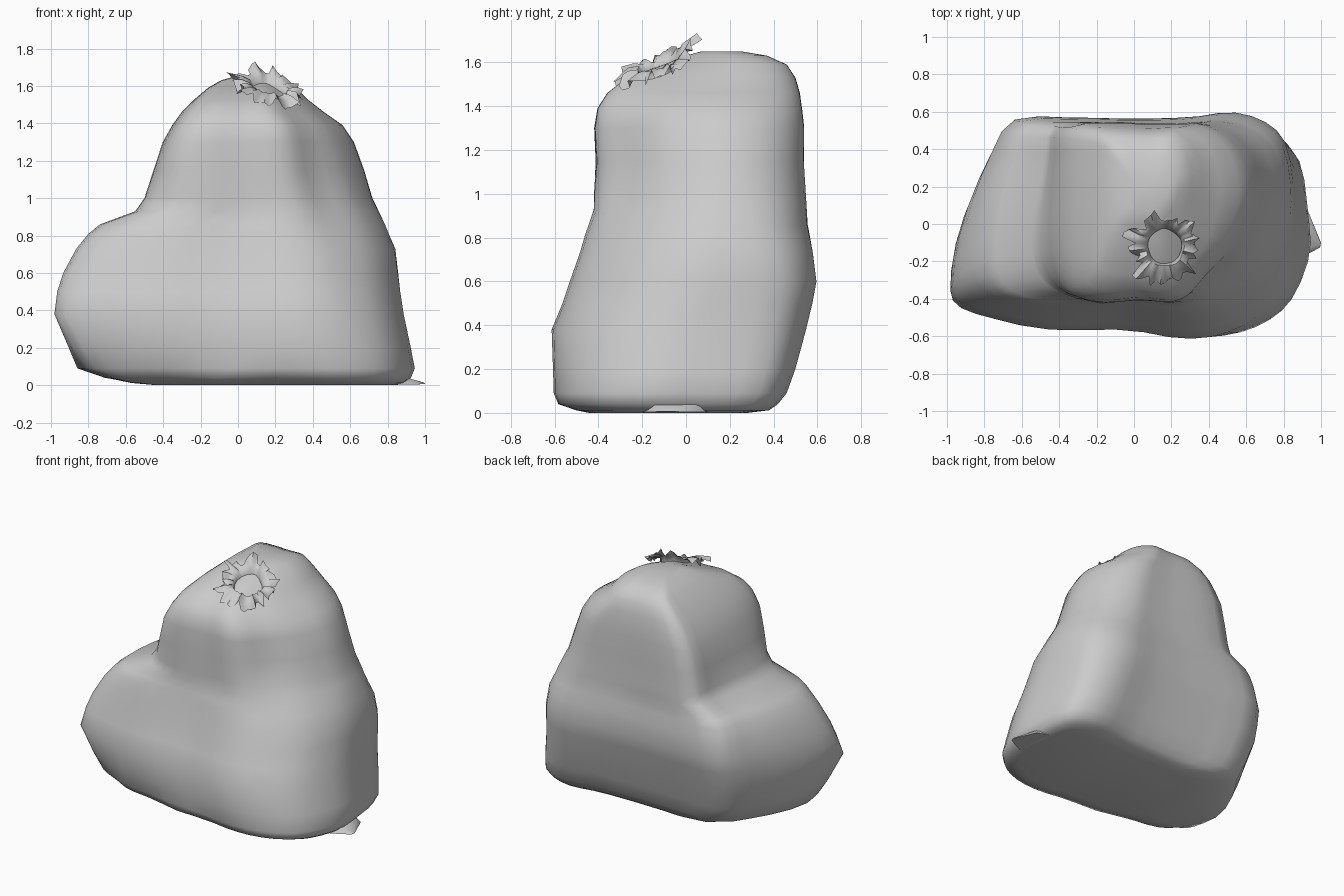
import bpy, bmesh, math, random
from mathutils import Vector

if "Cube" in bpy.data.objects:
    bpy.data.objects.remove(bpy.data.objects["Cube"])

random.seed(4)
N = 44

# Cross-section outlines: skewed sack bottom and boxier upper sack
LOW = [(-.6, .55), (-.76, .35), (-.92, 0), (-1, -.33), (-.96, -.45), (-.75, -.51), (-.4, -.57),
       (0, -.56), (.3, -.6), (.52, -.58), (.7, -.5), (.83, -.36), (.92, -.1), (.91, .15),
       (.87, .44), (.77, .555), (.6, .6), (.35, .56), (0, .55), (-.3, .555)]
HIGH = [(-.9, .95), (-.97, .65), (-1, .2), (-1, -.3), (-.95, -.7), (-.82, -.93), (-.5, -1),
        (-.15, -.97), (.15, -1), (.36, -.93), (.55, -.72), (.78, -.45), (.93, -.1), (1, .2),
        (.95, .55), (.78, .83), (.52, .98), (.3, .99), (0, .98), (-.45, 1)]

# Levels: z, x min, x max, y min, y max, blend from low to high outline
LEVELS = [(0, -.45, .84, -.44, .28, 0), (.012, -.6, .89, -.5, .38, 0), (.04, -.78, .92, -.58, .42, 0),
          (.09, -.94, .94, -.6, .46, 0), (.2, -.97, .92, -.6, .5, .03), (.38, -1, .885, -.6, .55, .1),
          (.5, -.97, .87, -.55, .58, .18), (.6, -.935, .86, -.52, .6, .27), (.73, -.865, .845, -.48, .585, .4),
          (.81, -.8, .81, -.46, .57, .52), (.86, -.74, .79, -.445, .56, .6), (.93, -.55, .755, -.425, .555, .75),
          (1, -.5, .72, -.425, .55, .85), (1.15, -.45, .675, -.415, .54, .95), (1.3, -.4, .62, -.42, .54, 1),
          (1.39, -.35, .56, -.405, .53, 1), (1.46, -.3, .46, -.36, .52, 1), (1.53, -.23, .37, -.27, .5, 1),
          (1.59, -.16, .31, -.1, .46, 1), (1.63, -.09, .25, .0, .37, 1), (1.65, -.02, .19, .07, .25, 1)]

# Dents and bulges: centre, radius, inward depth
DENTS = [((.45, -.3, 1.12), .22, .03), ((-.92, -.48, .03), .27, .15), ((-.4, -.57, .03), .24, .07),
         ((-.5, .3, .9), .2, .025), ((.3, -.55, .45), .3, -.015), ((-.45, -.4, .98), .15, .03)]


def resample(pts):
    """Fit to the unit square and smooth with a closed spline."""
    xs, ys = zip(*pts)
    fit = lambda v, a: 2 * (v - min(a)) / (max(a) - min(a)) - 1
    p = [Vector((fit(x, xs), fit(y, ys))) for x, y in pts]
    out, n = [], len(p)
    for k in range(N):
        u = k * n / N
        i, t = int(u), u - int(u)
        a, b, c, d = (p[(i + j) % n] for j in (-1, 0, 1, 2))
        out.append(.5 * (2 * b + (c - a) * t + (2 * a - 5 * b + 4 * c - d) * t * t
                         + (3 * b - a - 3 * c + d) * t ** 3))
    return out


def loft(name, rings, cap):
    bm = bmesh.new()
    vs = [[bm.verts.new(p) for p in r] for r in rings]
    for a, b in zip(vs, vs[1:]):
        for i in range(len(a)):
            j = (i + 1) % len(a)
            bm.faces.new((a[i], a[j], b[j], b[i]))
    if cap:
        bm.faces.new(vs[0][::-1])
        bm.faces.new(vs[-1])
    bmesh.ops.recalc_face_normals(bm, faces=bm.faces)
    me = bpy.data.meshes.new(name)
    bm.to_mesh(me)
    bm.free()
    ob = bpy.data.objects.new(name, me)
    bpy.context.collection.objects.link(ob)
    bpy.ops.object.select_all(action='DESELECT')
    ob.select_set(True)
    bpy.context.view_layer.objects.active = ob
    bpy.ops.object.shade_smooth_by_angle(angle=math.radians(60))
    return ob


# Slumped sack
low, high = resample(LOW), resample(HIGH)
rings = []
for z, x0, x1, y0, y1, w in LEVELS:
    ring = []
    for a, b in zip(low, high):
        q = a.lerp(b, w)
        p = Vector(((x0 + x1) / 2 + q.x * (x1 - x0) / 2, (y0 + y1) / 2 + q.y * (y1 - y0) / 2, z))
        inward = Vector((.05 - p.x, -p.y, 0)).normalized()
        for c, r, d in DENTS:
            p += inward * d * math.exp(-((p - Vector(c)).length / r) ** 2)
        ring.append(p)
    rings.append(ring)
loft("sack", rings, True)

# Torn, tilted ruffle around the tied neck
M = 52
tear = [random.uniform(.72, 1.15) for _ in range(M)]
curl = [random.uniform(-.035, .03) for _ in range(M)]
rings = []
for k, (r, h) in enumerate([(.1, -.05), (.09, 0), (.105, .03), (.15, .03), (.2, .01)]):
    ring = []
    for i in range(M):
        a = math.tau * i / M
        rr = r * (tear[i] if k == 4 else 1) * (1 + .08 * k / 4 * math.sin(5 * a))
        dx, dy = rr * math.cos(a), rr * math.sin(a)
        back = max(0, math.sin(a - .15)) ** 2
        if k > 2:
            dy -= .03 * back
        z = 1.565 + h + .3 * dy - .2 * dx + (k / 4) ** 2 * (curl[i] + .08 * back)
        ring.append((.165 + dx, -.12 + dy, z))
    rings.append(ring)
loft("torn_ruffle", rings, False)

# Pinched corner flap at the foot
flap = [[(.84, .1, .004), (.84, -.2, .004), (.84, -.17, .07), (.84, .06, .07)],
        [(.93, .07, .004), (.93, -.16, .004), (.92, -.14, .035), (.92, .04, .035)],
        [(1, -.1, .006), (.995, -.125, .006), (.99, -.12, .014), (.995, -.1, .014)]]
loft("corner_flap", flap, True)
